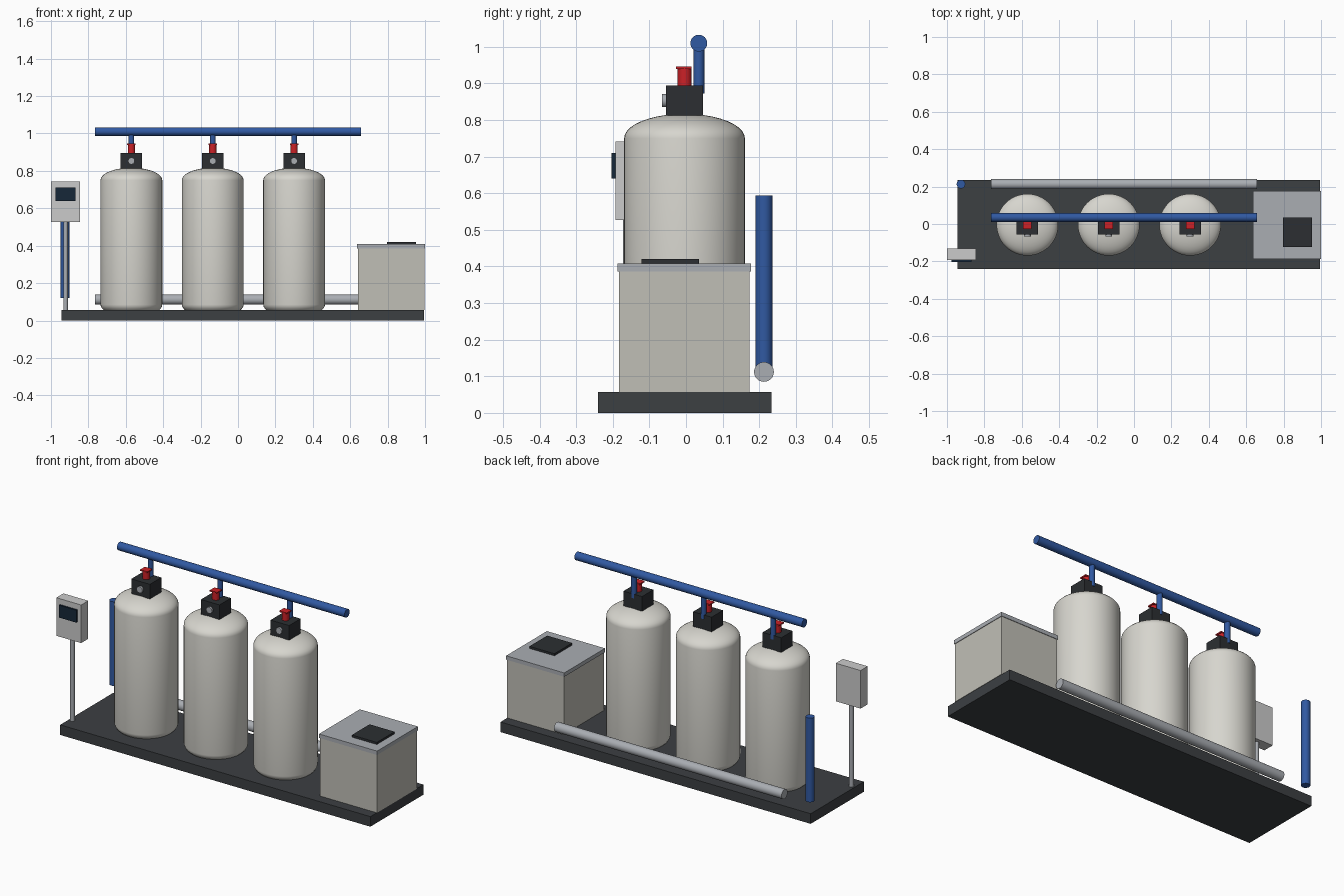
import bpy, bmesh, math

if "Cube" in bpy.data.objects:
    bpy.data.objects.remove(bpy.data.objects["Cube"])

def material(name, r, g, b):
    m = bpy.data.materials.new(name)
    m.diffuse_color = (r, g, b, 1)
    m.use_nodes = True
    m.node_tree.nodes["Principled BSDF"].inputs["Base Color"].default_value = m.diffuse_color
    return m

CREAM = material("cream", 0.68, 0.67, 0.62)
BEIGE = material("beige", 0.53, 0.52, 0.47)
DARK = material("dark", 0.045, 0.05, 0.055)
BLACK = material("black", 0.025, 0.028, 0.032)
BLUE = material("blue", 0.03, 0.10, 0.36)
RED = material("red", 0.60, 0.015, 0.02)
STEEL = material("steel", 0.40, 0.42, 0.45)
PANEL = material("panel_grey", 0.58, 0.59, 0.60)
SCREEN = material("screen", 0.008, 0.02, 0.04)

def box(name, lo, hi, mat):
    bpy.ops.mesh.primitive_cube_add(size=1, location=[(a + b) / 2 for a, b in zip(lo, hi)])
    ob = bpy.context.object
    ob.name = name
    ob.scale = [b - a for a, b in zip(lo, hi)]
    bpy.ops.object.transform_apply(location=False, rotation=False, scale=True)
    ob.data.materials.append(mat)
    return ob

def rod(name, centre, radius, length, axis, mat, sides=32):
    rot = {"x": (0, math.pi / 2, 0), "y": (math.pi / 2, 0, 0), "z": (0, 0, 0)}[axis]
    bpy.ops.mesh.primitive_cylinder_add(vertices=sides, radius=radius, depth=length,
                                        location=centre, rotation=rot)
    ob = bpy.context.object
    ob.name = name
    ob.data.materials.append(mat)
    bpy.ops.object.shade_smooth_by_angle()
    return ob

def tank(name, x, y, radius, z0, z1, dome):
    # straight wall between two elliptical domes, spun round z
    n = 10
    prof = [(radius * math.sin(i * math.pi / 2 / n), z0 - dome * math.cos(i * math.pi / 2 / n))
            for i in range(n + 1)]
    prof += [(r, z0 + z1 - z) for r, z in reversed(prof)]
    bm = bmesh.new()
    vs = [bm.verts.new((r, 0, z)) for r, z in prof]
    es = [bm.edges.new(p) for p in zip(vs, vs[1:])]
    bmesh.ops.spin(bm, geom=vs + es, cent=(0, 0, 0), axis=(0, 0, 1),
                   angle=2 * math.pi, steps=48)
    bmesh.ops.remove_doubles(bm, verts=bm.verts, dist=1e-5)
    bmesh.ops.recalc_face_normals(bm, faces=bm.faces)
    me = bpy.data.meshes.new(name)
    bm.to_mesh(me)
    bm.free()
    ob = bpy.data.objects.new(name, me)
    ob.location = (x, y, 0)
    me.materials.append(CREAM)
    bpy.context.collection.objects.link(ob)
    bpy.context.view_layer.objects.active = ob
    bpy.ops.object.select_all(action="DESELECT")
    ob.select_set(True)
    bpy.ops.object.shade_smooth_by_angle()

# skid base
box("skid_base", (-0.943, -0.24, 0), (0.995, 0.234, 0.057), DARK)

# three filter tanks with valve heads
Y = -0.004
for i, x in enumerate((-0.57, -0.135, 0.30), 1):
    tank(f"tank_{i}", x, Y, 0.165, 0.085, 0.75, 0.067)
    box(f"valve_head_{i}", (x - 0.058, -0.055, 0.812), (x + 0.058, 0.047, 0.895), BLACK)
    rod(f"valve_dial_{i}", (x, -0.055, 0.853), 0.018, 0.022, "y", STEEL)
    rod(f"red_valve_{i}", (x, Y, 0.918), 0.019, 0.046, "z", RED)
    box(f"red_handle_{i}", (x - 0.023, Y - 0.023, 0.939), (x + 0.023, Y + 0.019, 0.946), RED)
    rod(f"riser_pipe_{i}", (x, 0.035, 0.941), 0.015, 0.138, "z", BLUE)

# pipework
rod("top_header_pipe", (-0.054, 0.035, 1.01), 0.023, 1.422, "x", BLUE)
rod("drain_pipe", (-0.054, 0.213, 0.112), 0.027, 1.422, "x", STEEL)
rod("inlet_pipe", (-0.925, 0.213, 0.357), 0.023, 0.475, "z", BLUE)

# brine box
box("brine_box", (0.642, -0.183, 0.057), (0.997, 0.174, 0.388), BEIGE)
box("brine_lid", (0.637, -0.187, 0.386), (1.0, 0.177, 0.408), STEEL)
box("lid_hatch", (0.797, -0.122, 0.406), (0.953, 0.036, 0.42), BLACK)

# control panel on post
rod("panel_post", (-0.922, -0.16, 0.295), 0.012, 0.48, "z", STEEL)
box("control_panel", (-1.0, -0.193, 0.527), (-0.845, -0.13, 0.742), PANEL)
box("panel_screen", (-0.977, -0.203, 0.64), (-0.868, -0.19, 0.71), SCREEN)
